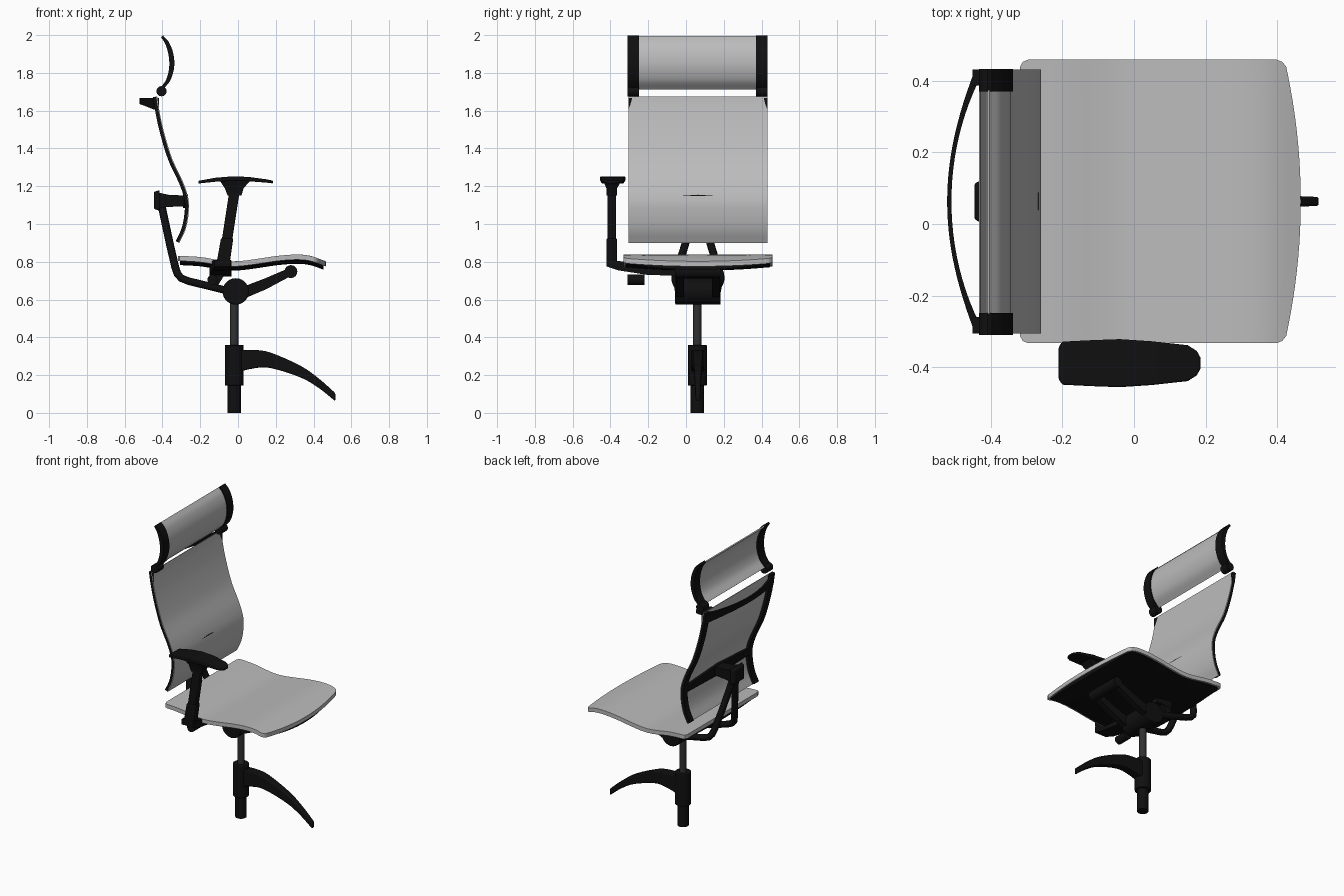
import bpy, bmesh, math
from mathutils import Vector

cube = bpy.data.objects.get("Cube")
if cube:
    bpy.data.objects.remove(cube)

MID = 0.063  # centre plane of the chair


def material(name, value):
    m = bpy.data.materials.new(name)
    m.use_nodes = True
    colour = (value, value, value, 1)
    m.diffuse_color = colour
    bsdf = m.node_tree.nodes["Principled BSDF"]
    bsdf.inputs["Base Color"].default_value = colour
    bsdf.inputs["Roughness"].default_value = 0.6
    return m


FABRIC = material("light grey fabric", 0.5)
BLACK = material("black plastic", 0.005)
STEEL = material("dark steel", 0.03)


def activate(ob):
    bpy.ops.object.select_all(action='DESELECT')
    ob.select_set(True)
    bpy.context.view_layer.objects.active = ob


def finish(name, bm, mat, bevel=0):
    bmesh.ops.recalc_face_normals(bm, faces=bm.faces)
    me = bpy.data.meshes.new(name)
    bm.to_mesh(me)
    bm.free()
    ob = bpy.data.objects.new(name, me)
    bpy.context.collection.objects.link(ob)
    me.materials.append(mat)
    activate(ob)
    bpy.ops.object.shade_smooth_by_angle(angle=math.radians(35))
    if bevel:
        mod = ob.modifiers.new("soft edges", 'BEVEL')
        mod.width, mod.segments = bevel, 2
    return ob


def skin(name, rings, mat, bevel=0):
    """Bridge equal closed rings of points and cap both ends."""
    bm = bmesh.new()
    vs = [[bm.verts.new(p) for p in r] for r in rings]
    n = len(vs[0])
    for a, b in zip(vs, vs[1:]):
        for i in range(n):
            j = (i + 1) % n
            bm.faces.new((a[i], a[j], b[j], b[i]))
    bm.faces.new(vs[0])
    bm.faces.new(vs[-1])
    return finish(name, bm, mat, bevel)


def loft(name, axis, sections, mat, bevel=0):
    """Rectangular sections (pos, a0, a1, b0, b1) stacked along an axis."""
    k = "xyz".index(axis)
    rings = []
    for pos, a0, a1, b0, b1 in sections:
        ring = []
        for a, b in ((a0, b0), (a1, b0), (a1, b1), (a0, b1)):
            p = [a, b]
            p.insert(k, pos)
            ring.append(p)
        rings.append(ring)
    return skin(name, rings, mat, bevel)


def cylinder(name, centre, radius, length, mat, axis='z', bevel=0):
    bm = bmesh.new()
    bmesh.ops.create_cone(bm, cap_ends=True, segments=28, radius1=radius,
                          radius2=radius, depth=length)
    for v in bm.verts:
        x, y, z = v.co
        v.co = Vector({'z': (x, y, z), 'y': (x, z, y), 'x': (z, y, x)}[axis]) + Vector(centre)
    return finish(name, bm, mat, bevel)


def spline(pts, steps=6):
    """Smooth curve through 2D points."""
    p = [Vector(q) for q in pts]
    p = [2 * p[0] - p[1]] + p + [2 * p[-1] - p[-2]]
    out = []
    for a, b, c, d in zip(p, p[1:], p[2:], p[3:]):
        for i in range(steps):
            t = i / steps
            out.append(0.5 * (2 * b + (c - a) * t + (2 * a - 5 * b + 4 * c - d) * t * t
                              + (3 * b - a - 3 * c + d) * t ** 3))
    return out + [p[-2]]


def strip(name, path, y0, y1, near, far, mat, crescent=False):
    """Sheet following an upward x-z path, between two offsets behind it."""
    rings = []
    last = len(path) - 1
    for i, p in enumerate(path):
        t = (path[min(i + 1, last)] - path[max(i - 1, 0)]).normalized()
        back = Vector((-t.y, t.x))
        depth = far * (0.45 + 0.55 * math.sin(math.pi * i / last)) if crescent else far
        a, b = p + back * near, p + back * depth
        rings.append([(a.x, y0, a.y), (a.x, y1, a.y), (b.x, y1, b.y), (b.x, y0, b.y)])
    return skin(name, rings, mat)


def tube(name, pts, radius, mat):
    cu = bpy.data.curves.new(name, 'CURVE')
    cu.dimensions = '3D'
    cu.bevel_depth, cu.bevel_resolution, cu.use_fill_caps = radius, 3, True
    sp = cu.splines.new('POLY')
    sp.points.add(len(pts) - 1)
    for q, p in zip(sp.points, pts):
        q.co = (*p, 1)
    ob = bpy.data.objects.new(name, cu)
    bpy.context.collection.objects.link(ob)
    cu.materials.append(mat)
    activate(ob)
    bpy.ops.object.convert(target='MESH')
    bpy.ops.object.shade_smooth_by_angle(angle=math.radians(40))


# Backrest: fabric sheet, side frames, curved top bar, cross bar
back = spline([(-.31, .90), (-.278, .97), (-.262, 1.05), (-.262, 1.13), (-.29, 1.22),
               (-.35, 1.35), (-.395, 1.5), (-.42, 1.62), (-.428, 1.675)])
HALF = 0.368
strip("backrest_fabric", back, MID - HALF, MID + HALF, 0, 0.004, FABRIC)
for side, s in (("right", -1), ("left", 1)):
    y0, y1 = sorted((MID + s * HALF, MID + s * (HALF - .045)))
    strip(side + "_back_frame", back, y0, y1, 0.004, 0.022, BLACK)
rings = []
for i in range(25):
    v = i / 12 - 1
    x = -.515 + .085 * v * v
    w = .012 + .014 * v ** 4
    low = 1.635 - .03 * v * v
    rings.append([(x - w / 2, MID + v * HALF, low), (x + w / 2, MID + v * HALF, low),
                  (x + w / 2, MID + v * HALF, 1.668), (x - w / 2, MID + v * HALF, 1.668)])
skin("back_top_bar", rings, BLACK)
loft("back_cross_bar", 'y', [(MID - .36, -.283, -.266, 1.09, 1.13), (MID, -.29, -.266, 1.085, 1.155),
                             (MID + .36, -.283, -.266, 1.09, 1.13)], BLACK)

# Lumbar hub behind the backrest
loft("hub_plate", 'x', [(-.445, MID - .05, MID + .05, 1.08, 1.17),
                        (-.415, MID - .065, MID + .065, 1.07, 1.18)], BLACK, .006)
loft("hub_block", 'x', [(-.415, MID - .05, MID + .05, 1.085, 1.165),
                        (-.37, MID - .045, MID + .045, 1.09, 1.155),
                        (-.27, MID - .04, MID + .04, 1.095, 1.15)], BLACK)

# Headrest: fabric sheet with a crescent bracket and pivot at each side
head = spline([(-.405, 1.71), (-.362, 1.76), (-.341, 1.83), (-.345, 1.9), (-.368, 1.96), (-.4, 1.997)])
strip("headrest_fabric", head, -.25, .372, 0.003, 0.011, FABRIC)
for side, y0, y1 in (("right", -.31, -.248), ("left", .37, .432)):
    strip(side + "_headrest_bracket", head, y0, y1, -.003, .024, BLACK, crescent=True)
    cylinder(side + "_headrest_pivot", (-.405, (y0 + y1) / 2, 1.703), .027, y1 - y0, BLACK, 'y')

# Seat cushion and the black shell below it
top = spline([(-.32, .832), (-.2, .825), (-.08, .806), (0, .803), (.1, .815), (.2, .83),
              (.3, .838), (.38, .832), (.466, .802)])


def seat_height(x):
    for a, b in zip(top, top[1:]):
        if x <= b.x:
            return a.y + (b.y - a.y) * (x - a.x) / (b.x - a.x)
    return top[-1].y


def seat_slab(name, inset, upper, lower, belly, mat):
    rings = []
    for v in [-1, -.985, -.95] + [i / 10 for i in range(-9, 10)] + [.95, .985, 1]:
        corner = {1: .022, .985: .008}.get(abs(v), 0)
        x0 = -.318 + inset + corner
        x1 = .465 - .045 * v * v - inset - corner
        y = MID + v * (.395 - inset)
        xs = [x0 + (x1 - x0) * i / 24 for i in range(25)]
        ring = [(x, y, seat_height(x) - upper) for x in xs]
        ring += [(x, y, seat_height(x) - lower - belly * (1 - v * v)) for x in reversed(xs)]
        rings.append(ring)
    return skin(name, rings, mat)


seat_slab("seat_cushion", 0, 0, .027, 0, FABRIC)
seat_slab("seat_shell", .012, .02, .031, .018, BLACK)

# Tilt mechanism under the seat
cylinder("tilt_housing", (-.012, MID, .643), .07, .24, BLACK, 'y', .006)
loft("tilt_housing_top", 'z', [(.65, -.08, .055, MID - .12, MID + .12),
                               (.705, -.045, .02, MID - .12, MID + .12)], BLACK)
cylinder("front_pivot", (.28, MID, .748), .034, .24, BLACK, 'y')
for side, s in (("right", -1), ("left", 1)):
    y = MID + s * .095
    loft(side + "_front_link", 'x', [(.02, y - .022, y + .022, .6, .665), (.15, y - .02, y + .02, .655, .715),
                                     (.29, y - .02, y + .02, .73, .775)], BLACK)
    loft(side + "_rear_link", 'z', [(.66, -.165, -.115, y - .02, y + .02),
                                    (.75, -.13, -.06, y - .02, y + .02)], BLACK)
    # Forked spine from the hub down and under the seat
    tube(side + "_spine_bar", [(-.405, MID + s * .015, 1.1), (-.39, MID + s * .03, 1.03),
                               (-.36, MID + s * .068, .89), (-.332, MID + s * .105, .77),
                               (-.32, MID + s * .118, .735), (-.3, MID + s * .12, .713),
                               (-.26, MID + s * .118, .697), (-.14, MID + s * .105, .668),
                               (-.03, MID + s * .1, .64)], .021, BLACK)

# Armrest: beam, post, flared head and pad
loft("arm_beam", 'y', [(-.42, -.125, -.04, .775, .81), (-.36, -.135, -.035, .755, .805),
                       (-.2, -.15, -.035, .73, .78), (.18, -.15, -.035, .722, .765)], BLACK)
cylinder("adjuster_knob", (-.135, -.265, .705), .027, .09, BLACK, 'y')
loft("arm_post_lower", 'z', [(.785, -.115, -.045, -.42, -.366), (.925, -.09, -.025, -.42, -.366)], BLACK, .006)
loft("arm_post_upper", 'z', [(.92, -.085, -.03, -.416, -.37), (1.18, -.045, .01, -.416, -.37)], BLACK, .006)
loft("arm_head", 'z', [(1.15, -.055, .018, -.42, -.366), (1.19, -.07, .03, -.422, -.364),
                       (1.235, -.1, .07, -.44, -.34)], BLACK)
pad = [(-.21, .045), (-.2, .06), (-.12, .064), (-.04, .067), (.05, .061), (.15, .05), (.175, .034), (.185, .016)]
loft("arm_pad", 'x', [(x, -.388 - w, -.388 + w, 1.228 - .35 * (x + .01) ** 2, 1.252 - .6 * (x + .01) ** 2)
                      for x, w in pad], BLACK, .004)

# Gas lift column
cylinder("gas_rod", (-.02, MID - .003, .46), .022, .26, STEEL)
cylinder("column_sleeve", (-.02, MID - .003, .252), .05, .215, BLACK, bevel=.004)
cylinder("column_foot", (-.02, MID - .003, .08), .035, .16, BLACK)

# Single curved base leg
upper = spline([(0, .33), (.08, .333), (.17, .32), (.33, .25), (.43, .18), (.515, .105)], 4)
lower = spline([(0, .215), (.08, .235), (.17, .238), (.33, .188), (.43, .13), (.515, .062)], 4)
loft("base_leg", 'x', [(a.x, MID - w, MID + w, b.y, a.y) for a, b, w in
                       ((a, b, .034 - .042 * a.x) for a, b in zip(upper, lower))], BLACK, .006)
